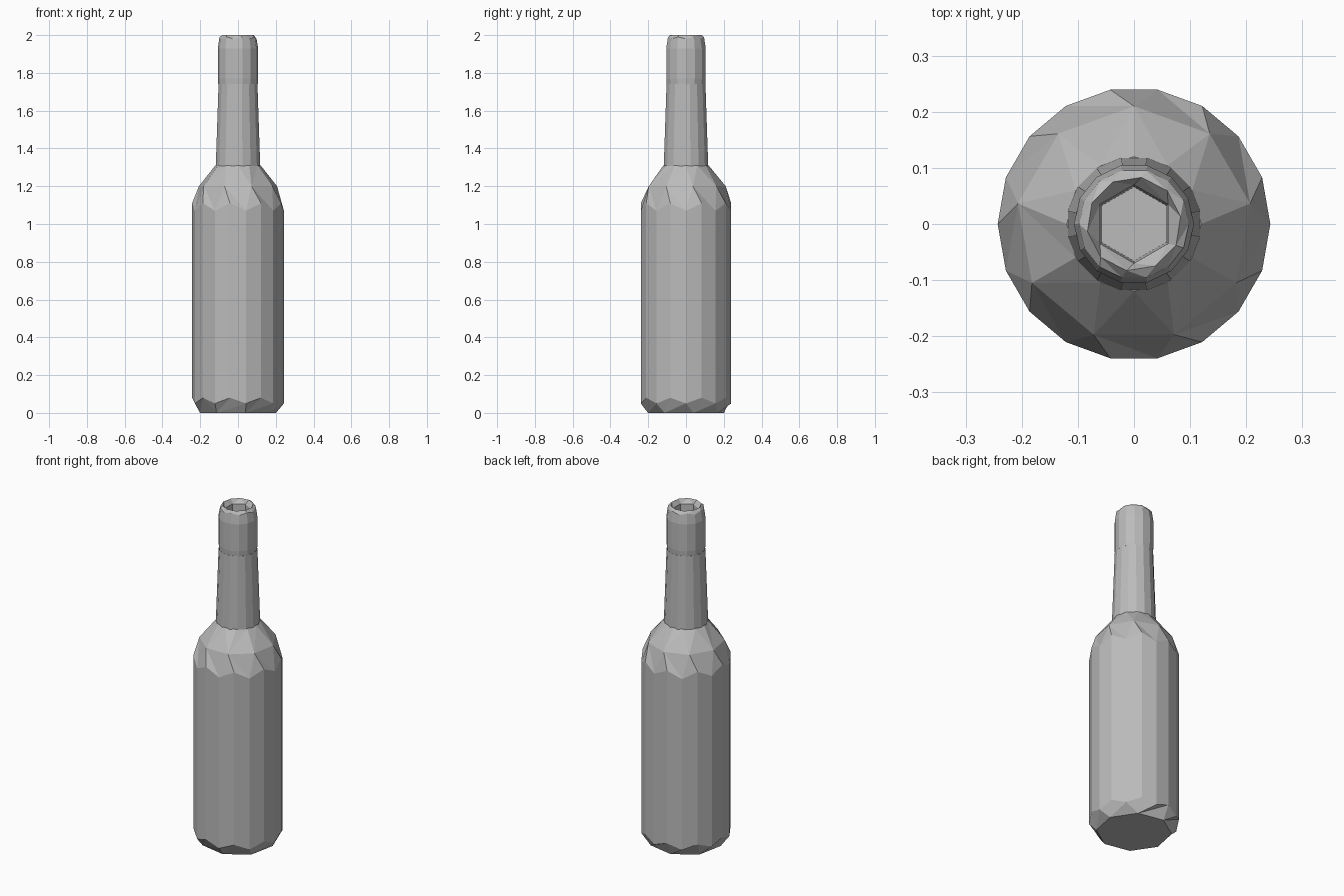
import bpy, bmesh, math

default = bpy.data.objects.get("Cube")
if default:
    bpy.data.objects.remove(default, do_unlink=True)

grey = bpy.data.materials.new("bottle grey")
grey.use_nodes = True
colour = (0.5, 0.5, 0.5, 1)
grey.diffuse_color = colour
grey.node_tree.nodes["Principled BSDF"].inputs["Base Color"].default_value = colour


def add_ring(bm, radius, z, sides, turn=0.0, zigzag=0.0):
    """Ring of vertices; turn is in fractions of one side, zigzag lifts every other vertex."""
    ring = []
    for i in range(sides):
        a = math.tau * (i + turn) / sides
        ring.append((a, bm.verts.new((radius * math.cos(a), radius * math.sin(a),
                                      z + zigzag * (i % 2)))))
    return ring


def bridge(bm, low, high):
    """Join two rings, with triangles where their side counts differ."""
    n, m = len(low), len(high)
    if n == m:
        for i in range(n):
            j = (i + 1) % n
            bm.faces.new((low[i][1], low[j][1], high[j][1], high[i][1]))
        return
    i = j = 0
    while i < n or j < m:
        next_low = low[(i + 1) % n][0] + math.tau * ((i + 1) // n)
        next_high = high[(j + 1) % m][0] + math.tau * ((j + 1) // m)
        a, b = low[i % n][1], high[j % m][1]
        if j == m or (i < n and next_low <= next_high):
            i += 1
            bm.faces.new((a, low[i % n][1], b))
        else:
            j += 1
            bm.faces.new((a, high[j % m][1], b))


def turned_part(name, profile):
    """Faceted solid turned about z, from rings listed along its surface."""
    bm = bmesh.new()
    rings = [add_ring(bm, *ring) for ring in profile]
    for low, high in zip(rings, rings[1:]):
        bridge(bm, low, high)
    for ring in (rings[0], rings[-1]):
        bm.faces.new([v for _, v in ring])
    bmesh.ops.recalc_face_normals(bm, faces=bm.faces)
    mesh = bpy.data.meshes.new(name)
    bm.to_mesh(mesh)
    bm.free()
    mesh.materials.append(grey)
    bpy.context.collection.objects.link(bpy.data.objects.new(name, mesh))


# Body: chamfered base, straight wall, coarse shoulder
turned_part("body", [
    (0.205, 0.0, 8, 0.25),
    (0.243, 0.05, 18, 0.0, 0.03),
    (0.243, 1.07, 18, 0.0, 0.04),
    (0.21, 1.2, 9, 0.25),
    (0.12, 1.31, 12),
])

# Neck: slight taper
turned_part("neck", [
    (0.12, 1.305, 16, 0.5),
    (0.105, 1.74, 16, 0.5),
])

# Mouth sleeve: rounded lip around an open hole
turned_part("mouth_sleeve", [
    (0.104, 1.735, 14),
    (0.107, 1.77, 14),
    (0.107, 1.93, 14),
    (0.098, 1.98, 14, 0.0, 0.01),
    (0.084, 2.0, 10, 0.25),
    (0.07, 1.975, 6, 0.5),
    (0.066, 1.8, 6, 0.5),
])
